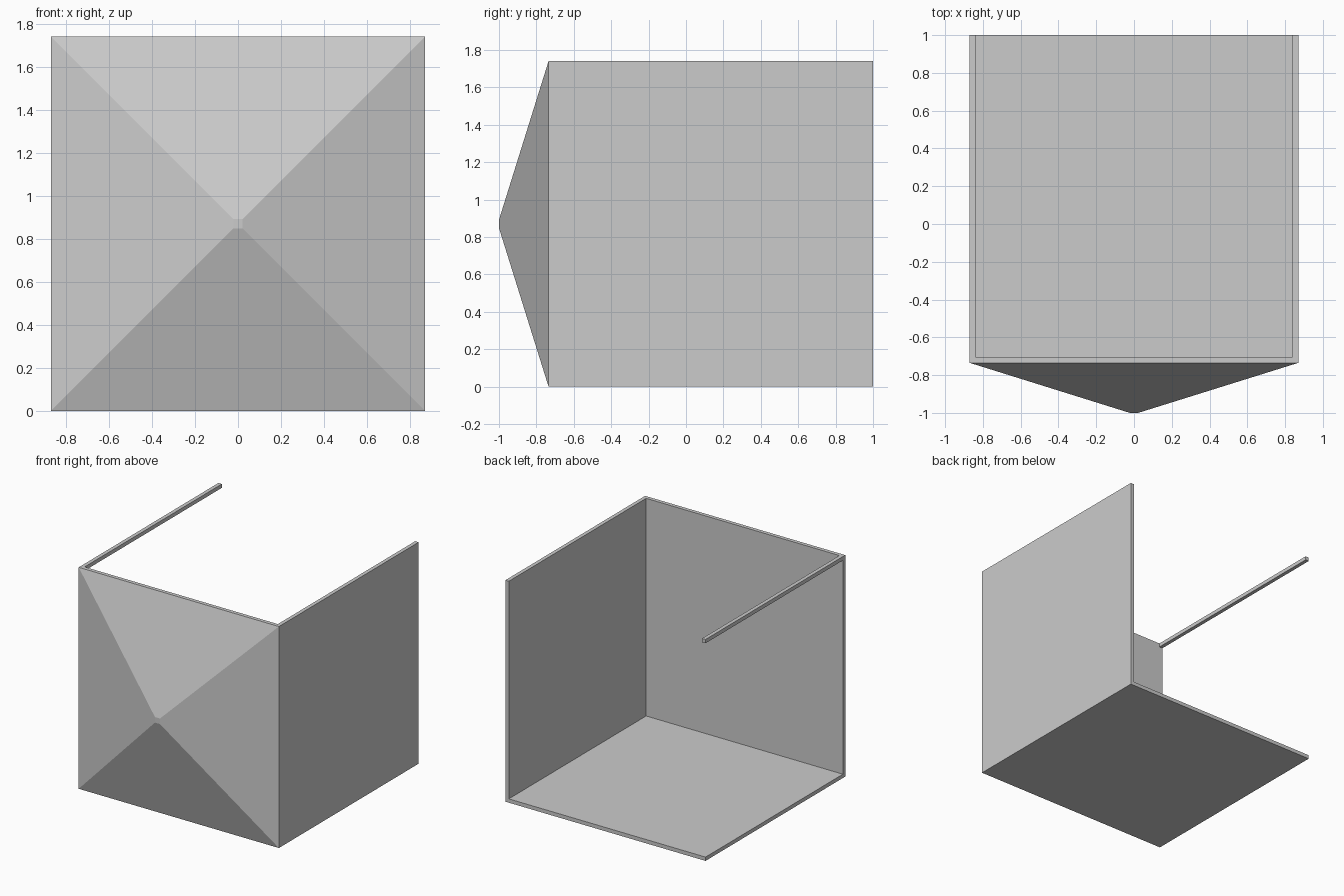
import bpy
import bmesh

if "Cube" in bpy.data.objects:
    bpy.data.objects.remove(bpy.data.objects["Cube"])

HALF = 0.87            # half width of the square section
TOP = 2 * HALF
T = 0.03               # wall thickness
FRONT, BACK = -0.735, 1.0
INNER = FRONT + T


def finish(name, bm):
    bmesh.ops.recalc_face_normals(bm, faces=bm.faces)
    mesh = bpy.data.meshes.new(name)
    bm.to_mesh(mesh)
    bm.free()
    bpy.context.collection.objects.link(bpy.data.objects.new(name, mesh))


def box(name, x, y, z):
    bm = bmesh.new()
    bmesh.ops.create_cube(bm, size=1)
    for v in bm.verts:
        v.co = [(lo + hi) / 2 + c * (hi - lo) for c, (lo, hi) in zip(v.co, (x, y, z))]
    finish(name, bm)


def square_loft(name, sections):
    """Join square rings (y, half size) along y and cap both ends."""
    bm = bmesh.new()
    corners = [(-1, -1), (1, -1), (1, 1), (-1, 1)]
    rings = [[bm.verts.new((sx * h, y, HALF + sz * h)) for sx, sz in corners]
             for y, h in sections]
    for a, b in zip(rings, rings[1:]):
        for i in range(4):
            j = (i + 1) % 4
            bm.faces.new((a[i], a[j], b[j], b[i]))
    bm.faces.new(rings[0])
    bm.faces.new(rings[-1])
    finish(name, bm)


# Front panel: blunt pyramid outside, flat inside
square_loft("front_panel", [(-1.0, 0.022), (FRONT, HALF), (INNER, HALF)])

# Floor, right wall and the single rail along the open left side
box("floor", (-HALF, HALF), (INNER, BACK), (0, T))
box("right_wall", (HALF - T, HALF), (INNER, BACK), (T, TOP))
box("left_top_rail", (-HALF, -HALF + T), (INNER, BACK), (TOP - T, TOP))
